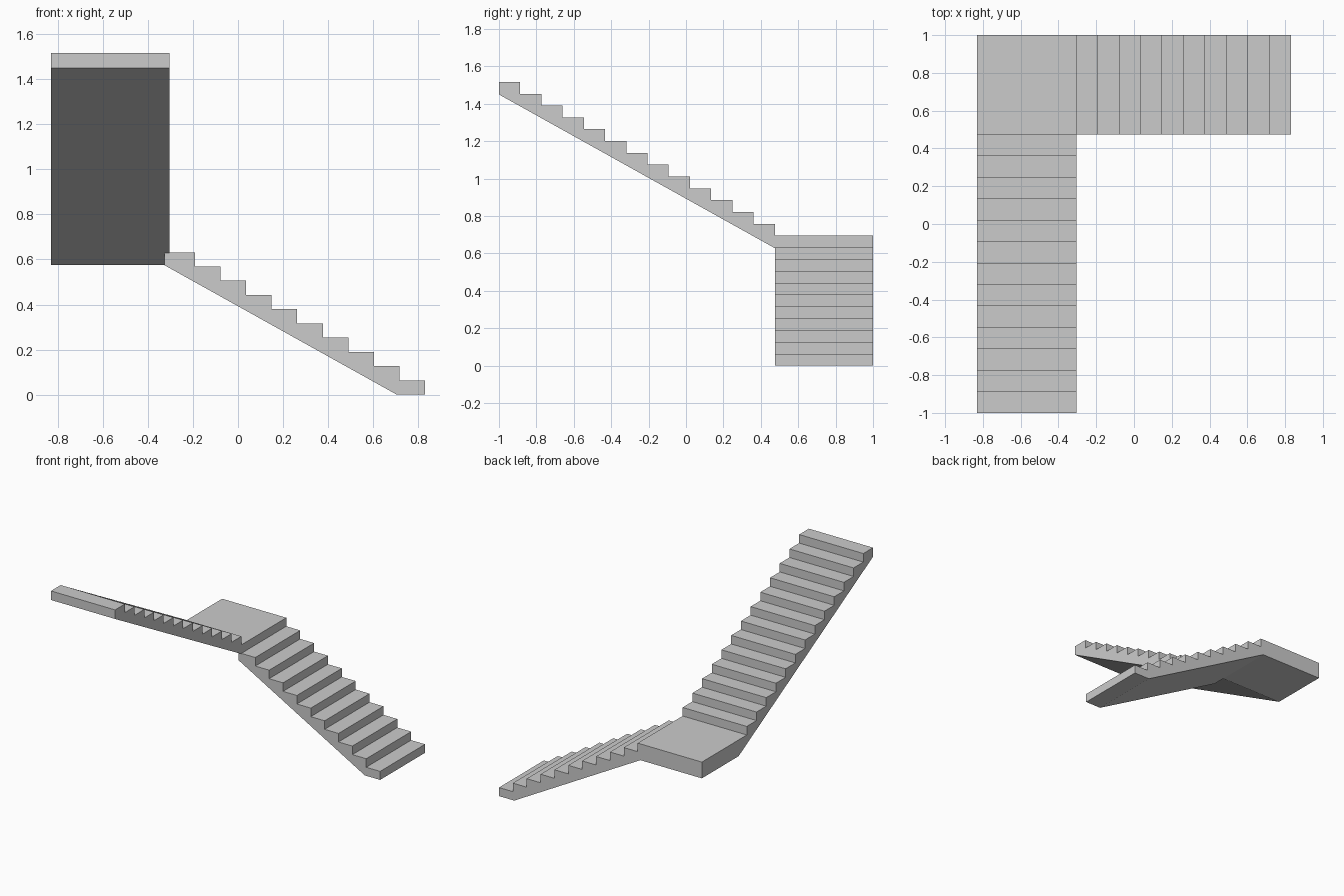
import bpy, bmesh
from mathutils import Vector

if "Cube" in bpy.data.objects:
    bpy.data.objects.remove(bpy.data.objects["Cube"])

GO, RISE = 1.475 / 13, 1.517 / 24      # tread depth and riser height
SLOPE = RISE / GO
X0, X1 = -0.83, -0.305                 # upper flight width
Y0, Y1 = 0.475, 1.0                    # lower flight width
Z_LAND, Z_UNDER = 11 * RISE, 0.575     # landing top and underside


def steps(start, z, count):
    """Sawtooth points climbing towards negative run direction."""
    pts = []
    for i in range(count):
        run = start - i * GO
        pts += [(run, z + (i + 1) * RISE), (run - GO, z + (i + 1) * RISE)]
    return pts


def prism(name, profile, place, extrude):
    bm = bmesh.new()
    face = bm.faces.new([bm.verts.new(place(a, z)) for a, z in profile])
    ext = bmesh.ops.extrude_face_region(bm, geom=[face], use_keep_orig=True)
    verts = [v for v in ext["geom"] if isinstance(v, bmesh.types.BMVert)]
    bmesh.ops.translate(bm, verts=verts, vec=Vector(extrude))
    bmesh.ops.recalc_face_normals(bm, faces=bm.faces)
    mesh = bpy.data.meshes.new(name)
    bm.to_mesh(mesh)
    bm.free()
    obj = bpy.data.objects.new(name, mesh)
    bpy.context.collection.objects.link(obj)
    return obj


# Lower flight: ten steps, sloped soffit running slightly under the landing
foot = 0.705
soffit_end = foot - Z_UNDER / SLOPE
lower = [(foot, 0), (0.83, 0)] + steps(0.83, 0, 10)
lower[-1] = (soffit_end, 10 * RISE)
lower.append((soffit_end, Z_UNDER))
lower_flight = prism("lower_flight", lower,
                     lambda a, z: (a, Y0, z), (0, Y1 - Y0, 0))

# Landing and upper flight: thirteen steps, soffit bending flat at the landing
soffit_top = 1.45
bend = -1 + (soffit_top - Z_UNDER) / SLOPE
upper = [(bend, Z_UNDER), (Y1, Z_UNDER), (Y1, Z_LAND), (Y0, Z_LAND)]
upper += steps(Y0, Z_LAND, 13) + [(-1, soffit_top)]
stairs = prism("staircase", upper,
               lambda a, z: (X0, a, z), (X1 - X0, 0, 0))

# Join both flights into one solid
mod = stairs.modifiers.new("join_flights", 'BOOLEAN')
mod.operation = 'UNION'
mod.solver = 'EXACT'
mod.object = lower_flight
bpy.context.view_layer.objects.active = stairs
stairs.select_set(True)
bpy.ops.object.modifier_apply(modifier=mod.name)
bpy.data.objects.remove(lower_flight)
